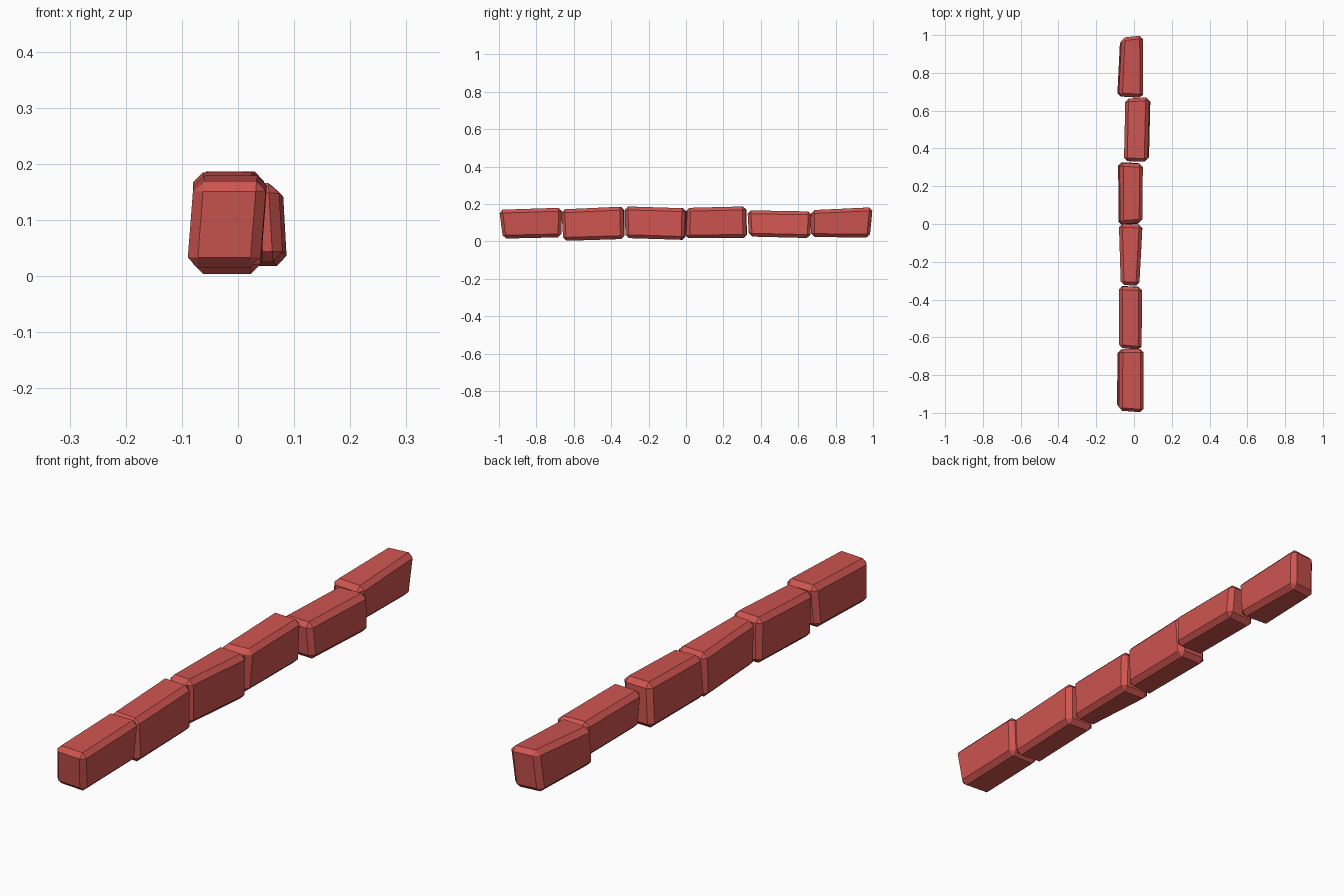
import bpy, bmesh

mat = bpy.data.materials.new("red_stone")
mat.diffuse_color = (0.62, 0.09, 0.08, 1)

# Each stone: lean (x shift of the top), then its front and back end as
# (x_left, x_right, z_bottom, z_top, y_bottom, y_top, y_skew left-to-right)
STONES = [
    (0.012, (-0.085, 0.045, 0.015, 0.169, -0.975, -0.995, -0.010),
            (-0.083, 0.047, 0.022, 0.180, -0.667, -0.662, 0.000)),
    (0.000, (-0.080, 0.040, 0.003, 0.171, -0.652, -0.662, -0.012),
            (-0.080, 0.043, 0.013, 0.186, -0.330, -0.332, -0.006)),
    (0.000, (-0.070, 0.028, 0.018, 0.187, -0.322, -0.325, -0.006),
            (-0.080, 0.045, 0.008, 0.177, -0.004, -0.001, -0.006)),
    (0.010, (-0.078, 0.040, 0.017, 0.179, -0.003, 0.004, 0.008),
            (-0.080, 0.043, 0.018, 0.187, 0.325, 0.321, -0.004)),
    (-0.008, (-0.050, 0.076, 0.026, 0.166, 0.338, 0.330, -0.004),
             (-0.043, 0.084, 0.018, 0.160, 0.662, 0.668, 0.008)),
    (0.010, (-0.085, 0.045, 0.024, 0.167, 0.672, 0.672, -0.008),
            (-0.070, 0.043, 0.020, 0.182, 0.978, 0.994, 0.012)),
]


def end_ring(bm, end, lean):
    xl, xr, z0, z1, yb, yt, skew = end
    h = lean / 2
    s = skew / 2
    return [bm.verts.new(p) for p in (
        (xl - h, yb - s, z0), (xr - h, yb + s, z0),
        (xr + h, yt + s, z1), (xl + h, yt - s, z1))]


# Irregular six-sided blocks with chamfered edges
for i, (lean, front, back) in enumerate(STONES, 1):
    bm = bmesh.new()
    f = end_ring(bm, front, lean)
    b = end_ring(bm, back, lean)
    bm.faces.new(f)
    bm.faces.new(b[::-1])
    for k in range(4):
        n = (k + 1) % 4
        bm.faces.new((f[n], f[k], b[k], b[n]))
    bmesh.ops.recalc_face_normals(bm, faces=bm.faces[:])
    mesh = bpy.data.meshes.new(f"stone_{i}")
    bm.to_mesh(mesh)
    bm.free()
    mesh.materials.append(mat)
    stone = bpy.data.objects.new(f"stone_{i}", mesh)
    bpy.context.collection.objects.link(stone)
    bevel = stone.modifiers.new("chamfer", 'BEVEL')
    bevel.width = 0.018
    bevel.segments = 1
    bevel.limit_method = 'NONE'
